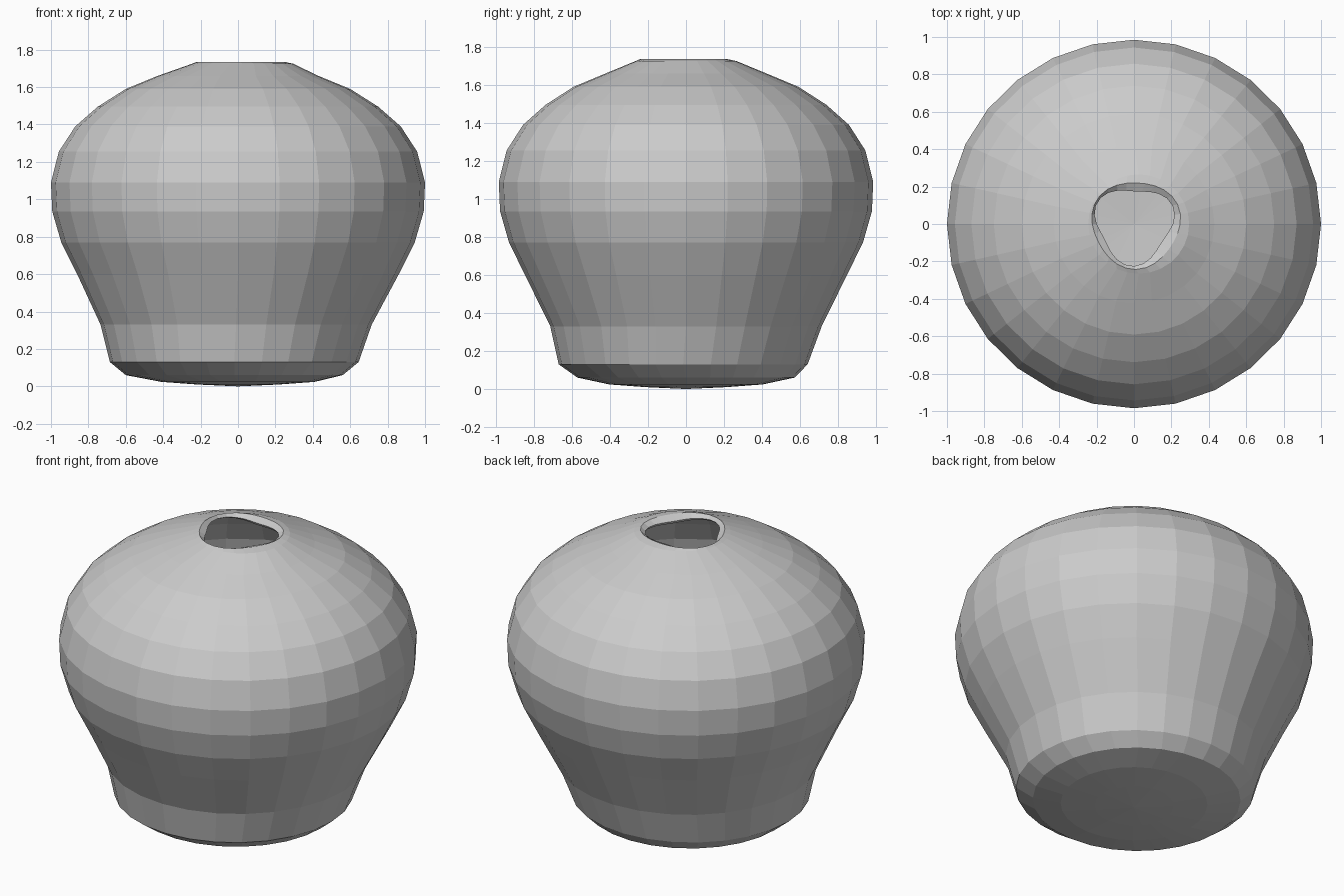
import bpy, bmesh
from math import cos, sin, pi, radians

if "Cube" in bpy.data.objects:
    bpy.data.objects.remove(bpy.data.objects["Cube"])

SIDES = 28

# Profile rings from base to lip: radius, height, x offset, y offset
PROFILE = [
    (0.22, 0.01, 0, 0), (0.41, 0.024, 0, 0), (0.58, 0.06, -0.02, 0),
    (0.665, 0.13, -0.02, -0.015), (0.725, 0.33, -0.01, 0),
    (0.86, 0.60, 0, 0), (0.945, 0.77, 0, 0), (0.993, 0.935, 0, 0),
    (1.0, 1.09, 0, 0), (0.958, 1.255, 0, 0), (0.87, 1.39, 0, 0),
    (0.75, 1.495, 0, 0), (0.60, 1.59, 0, 0), (0.43, 1.66, 0, 0),
    (0.27, 1.725, 0.025, 0),
]

bm = bmesh.new()


def add_ring(radius, z, ox=0, oy=0, tri=0.0):
    ring = []
    for i in range(SIDES):
        a = 2 * pi * i / SIDES
        r = radius + tri * cos(3 * (a - radians(27)))
        ring.append(bm.verts.new((ox + r * cos(a), oy + 0.985 * r * sin(a), z)))
    return ring


# Outer body, then the irregular three-cornered mouth
rings = [add_ring(*p) for p in PROFILE]
rings.append(add_ring(0.235, 1.735, 0.01, 0, 0.012))
rings.append(add_ring(0.203, 1.715, 0, 0, 0.026))

for low, high in zip(rings, rings[1:]):
    for i in range(SIDES):
        j = (i + 1) % SIDES
        bm.faces.new((low[i], low[j], high[j], high[i]))

# Slightly domed closed base
centre = bm.verts.new((0, 0, 0))
for i in range(SIDES):
    bm.faces.new((centre, rings[0][(i + 1) % SIDES], rings[0][i]))

bmesh.ops.recalc_face_normals(bm, faces=bm.faces)
mesh = bpy.data.meshes.new("round_pot")
bm.to_mesh(mesh)
bm.free()
pot = bpy.data.objects.new("round_pot", mesh)
bpy.context.collection.objects.link(pot)

# Thin hollow wall, thickened inwards
wall = pot.modifiers.new("wall", 'SOLIDIFY')
wall.thickness = 0.015
wall.offset = -1
